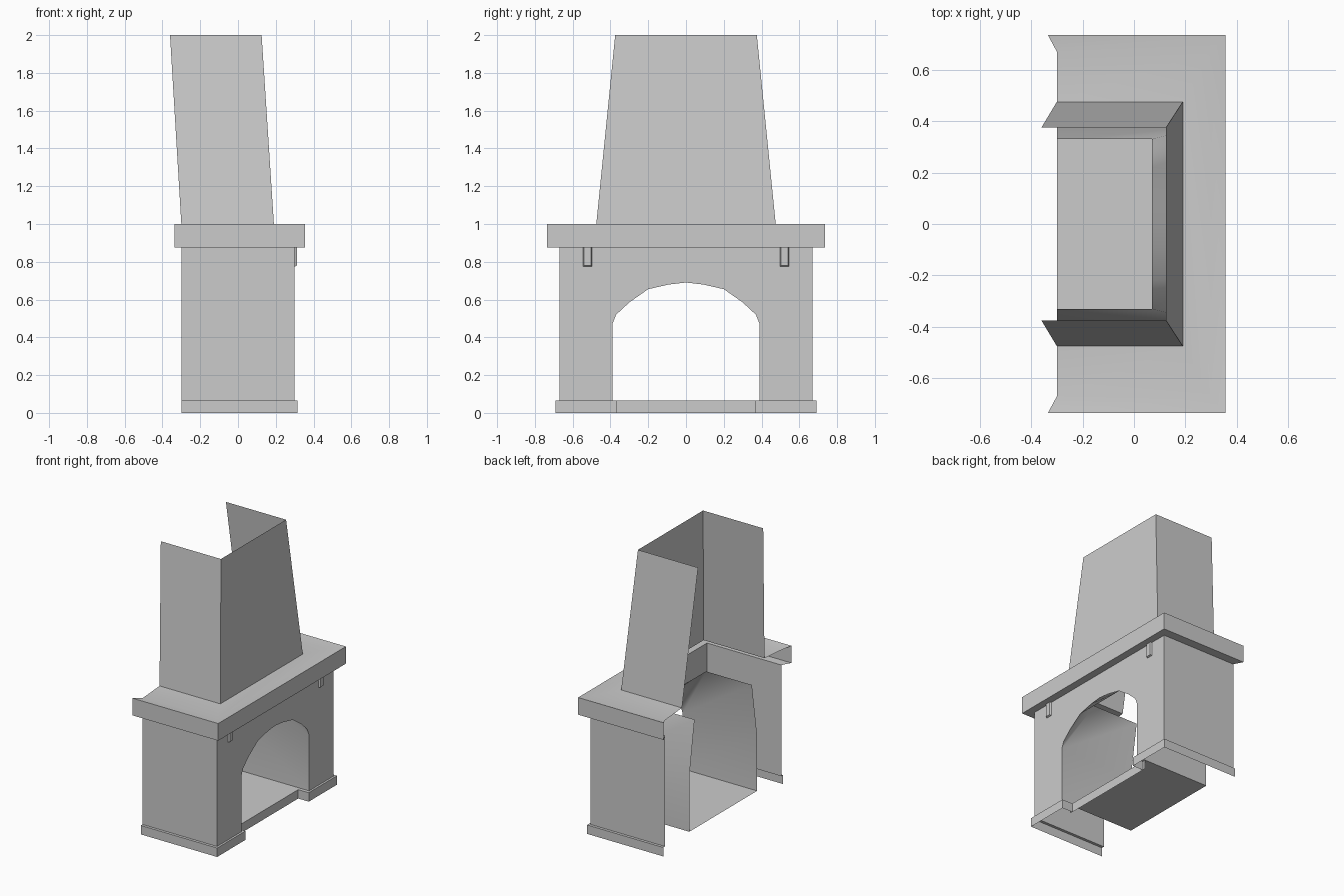
import bpy, bmesh, math

if "Cube" in bpy.data.objects:
    bpy.data.objects.remove(bpy.data.objects["Cube"])


def make(name, polys, smooth=False):
    """Open sheet mesh from polygons given as 3D points, welded together."""
    bm = bmesh.new()
    for p in polys:
        bm.faces.new([bm.verts.new(v) for v in p])
    bmesh.ops.remove_doubles(bm, verts=bm.verts, dist=1e-4)
    bmesh.ops.recalc_face_normals(bm, faces=bm.faces)
    me = bpy.data.meshes.new(name)
    bm.to_mesh(me)
    bm.free()
    ob = bpy.data.objects.new(name, me)
    bpy.context.collection.objects.link(ob)
    if smooth:
        bpy.ops.object.select_all(action='DESELECT')
        ob.select_set(True)
        bpy.context.view_layer.objects.active = ob
        bpy.ops.object.shade_smooth_by_angle(angle=math.radians(35))
    return ob


def loft(*rows):
    """Quads (triangles where points coincide) between successive rows."""
    out = []
    for a, b in zip(rows, rows[1:]):
        for i in range(len(a) - 1):
            q = []
            for v in (a[i], a[i + 1], b[i + 1], b[i]):
                if v not in q:
                    q.append(v)
            out.append(q)
    return out


def u_path(x0, x1, y, z, z_end=None):
    """U-shaped path, open towards the back wall (-x)."""
    e = z if z_end is None else z_end
    return [(x0, -y, e), (x1, -y, z), (x1, y, z), (x0, y, e)]


BACK, FRONT, W, JAMB = -0.30, 0.30, 0.67, 0.39
PLINTH, LEDGE = 0.065, 0.875

# Arch outline (y, z), springing to crown and mirrored
half = [(JAMB, 0.47), (0.37, 0.52), (0.30, 0.585), (0.20, 0.655), (0.09, 0.68)]
arch = half + [(0, 0.69)] + [(-y, z) for y, z in reversed(half)]

# Surround: front wall with arched opening, and two side walls
outline = [(-JAMB, PLINTH), (-W, PLINTH), (-W, LEDGE), (W, LEDGE), (W, PLINTH), (JAMB, PLINTH)] + arch
walls = [[(FRONT, y, z) for y, z in outline]]
for s in (-1, 1):
    walls.append([(BACK, s * W, PLINTH), (FRONT, s * W, PLINTH),
                  (FRONT, s * W, LEDGE), (BACK, s * W, LEDGE)])
make("surround", walls)

# Plinth blocks with a top lip, wrapping into the opening
plinth = []
for s in (-1, 1):
    outer = [(BACK, 0.69), (0.315, 0.69), (0.315, 0.365), (0.23, 0.365)]
    inner = [(BACK, W), (FRONT, W), (FRONT, JAMB), (0.23, JAMB)]
    plinth += loft([(x, s * y, 0) for x, y in outer],
                   [(x, s * y, PLINTH) for x, y in outer],
                   [(x, s * y, PLINTH) for x, y in inner])
make("plinth", plinth)

# Hearth floor with its front riser
make("hearth", loft(*[[(x, -JAMB, z), (x, JAMB, z)]
                      for x, z in ((0.23, 0), (0.23, PLINTH), (BACK, PLINTH))]))

# Firebox lining: straight jambs, leaning upper cheeks and sloping throat
TX, TY, TZ = 0.07, 0.33, 0.86
lining = []
for s in (-1, 1):
    y = s * JAMB
    lining += [[(FRONT, y, PLINTH), (BACK, y, PLINTH), (BACK, y, 0.47), (FRONT, y, 0.47)],
               [(FRONT, y, 0.47), (BACK, y, 0.47), (BACK, s * TY, TZ), (TX, s * TY, TZ)]]
throat = [(TX, max(-TY, min(TY, y * 1.1)), TZ) for y, z in arch]
lining += loft([(FRONT, y, z) for y, z in arch], throat)
make("firebox", lining, smooth=True)

# Mantel shelf: underside, edge band and top
make("mantel", loft(u_path(BACK, FRONT, W, LEDGE),
                    u_path(-0.335, 0.355, 0.735, LEDGE),
                    u_path(-0.335, 0.355, 0.735, 1.0),
                    u_path(BACK, FRONT, W, 1.0, 0.985),
                    u_path(BACK, 0.19, 0.475, 1.0)), smooth=True)

# Tapered chimney hood, open at top and back
make("chimney_hood", loft(u_path(BACK, 0.19, 0.475, 1.0),
                          u_path(-0.36, 0.125, 0.375, 2.0)))

# Small chamfered brackets under the mantel
for s, side in ((-1, "left"), (1, "right")):
    c = s * 0.521
    rows = [[(x, c + d, z) for x, d, z in
             ((FRONT, -0.024, z0), (0.312, -0.019, z1), (0.312, 0.019, z1), (FRONT, 0.024, z0))]
            for z0, z1 in ((LEDGE, LEDGE), (0.775, 0.78))]
    make("bracket_" + side, loft(*rows) + [rows[1]])
